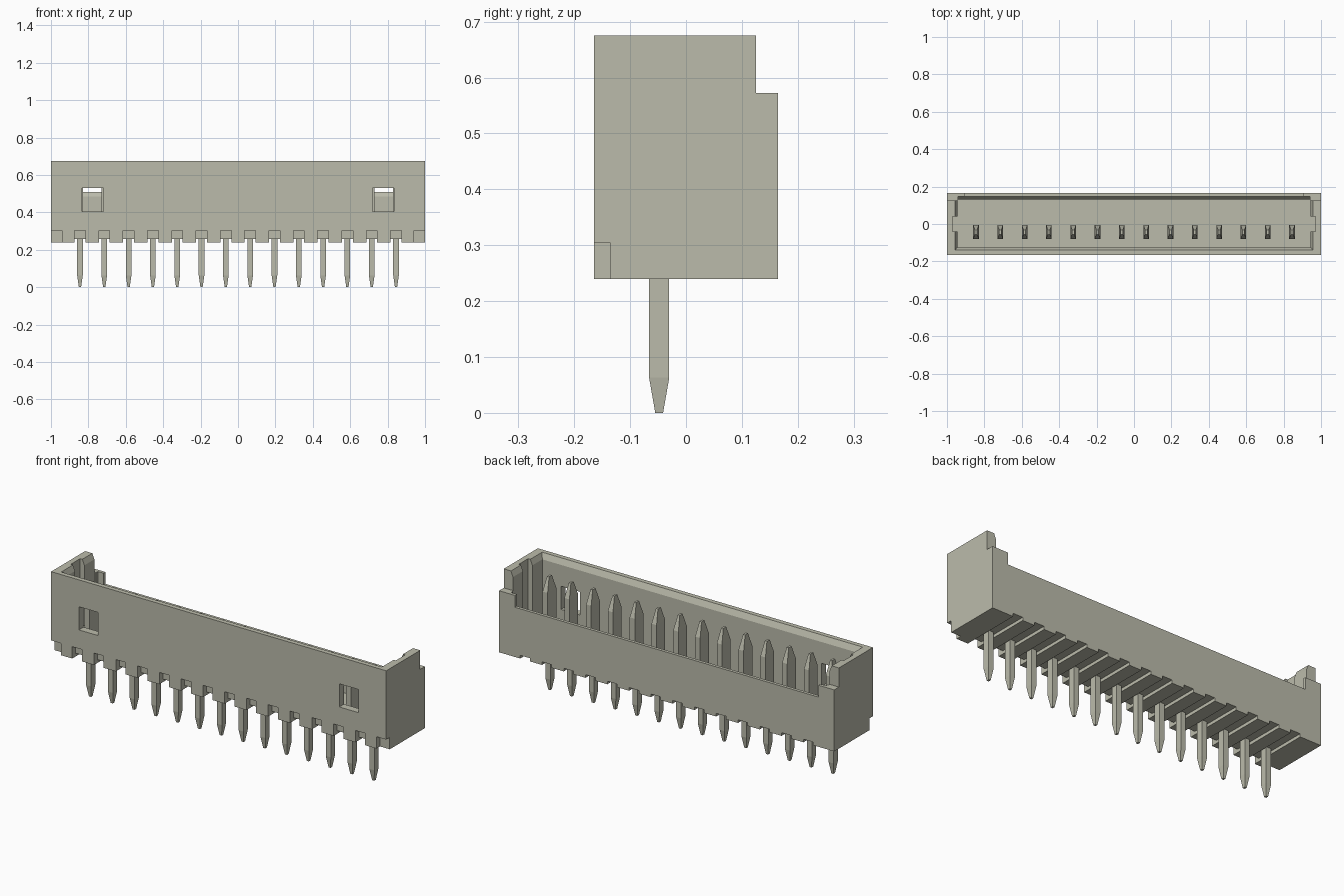
import bpy
import bmesh

cube = bpy.data.objects.get("Cube")
if cube:
    bpy.data.objects.remove(cube, do_unlink=True)

# Single flat colour
mat = bpy.data.materials.new("warm_grey")
mat.use_nodes = True
COLOUR = (0.50, 0.50, 0.41, 1.0)
mat.diffuse_color = COLOUR
mat.node_tree.nodes["Principled BSDF"].inputs["Base Color"].default_value = COLOUR

PIN_X = [-0.845 + 0.13 * i for i in range(14)]


def loft(bm, sections):
    """Closed stack of rectangles, each (z, x0, x1, y0, y1)."""
    rings = []
    for z, x0, x1, y0, y1 in sections:
        rings.append([bm.verts.new(p) for p in
                      ((x0, y0, z), (x1, y0, z), (x1, y1, z), (x0, y1, z))])
    bm.faces.new(rings[0][::-1])
    bm.faces.new(rings[-1])
    for low, high in zip(rings, rings[1:]):
        for i in range(4):
            j = (i + 1) % 4
            bm.faces.new((low[i], low[j], high[j], high[i]))


def box(x0, x1, y0, y1, z0, z1):
    return [(z0, x0, x1, y0, y1), (z1, x0, x1, y0, y1)]


def make(name, solids):
    bm = bmesh.new()
    for sections in solids:
        loft(bm, sections)
    mesh = bpy.data.meshes.new(name)
    bm.to_mesh(mesh)
    bm.free()
    mesh.materials.append(mat)
    obj = bpy.data.objects.new(name, mesh)
    bpy.context.collection.objects.link(obj)
    return obj


def cut(target, name, solids):
    cutter = make(name, solids)
    cutter.hide_render = True
    cutter.display_type = 'WIRE'
    mod = target.modifiers.new(name, 'BOOLEAN')
    mod.operation = 'DIFFERENCE'
    mod.solver = 'EXACT'
    mod.object = cutter
    return cutter


housing = make("housing", [box(-1, 1, -0.165, 0.165, 0.24, 0.675)])
cutters = [
    # Open interior with flared rim along the front and ends
    cut(housing, "cavity_cutter", [[
        (0.32, -0.945, 0.945, -0.125, 0.132),
        (0.645, -0.945, 0.945, -0.125, 0.132),
        (0.675, -0.957, 0.957, -0.14, 0.132),
        (0.80, -0.957, 0.957, -0.14, 0.132)]]),
    # Stepped, lowered back wall
    cut(housing, "back_step_cutter", [box(-1.1, 1.1, 0.125, 0.3, 0.572, 0.9)]),
    cut(housing, "back_dip_cutter", [box(-0.905, 0.905, 0.1, 0.3, 0.508, 0.9)]),
    # Bevel inside the back wall
    cut(housing, "back_bevel_cutter", [[
        (0.485, -0.94, 0.94, 0.05, 0.132),
        (0.508, -0.94, 0.94, 0.05, 0.148),
        (0.80, -0.94, 0.94, 0.05, 0.148)]]),
    # Vertical key slots inside the end walls
    cut(housing, "key_slot_cutter", [
        box(min(s * 0.9, s * 0.97), max(s * 0.9, s * 0.97), -0.04, 0.04, 0.32, 0.8)
        for s in (-1, 1)]),
    # Latch windows through the front wall
    cut(housing, "window_cutter", [
        box(s * 0.777 - 0.057, s * 0.777 + 0.057, -0.3, -0.1, 0.405, 0.53)
        for s in (-1, 1)]),
    # Notches along the lower front edge, including both corners
    cut(housing, "notch_cutter",
        [box(x - 0.029, x + 0.029, -0.3, -0.135, 0.1, 0.304) for x in PIN_X]
        + [box(-1.1, -0.942, -0.3, -0.135, 0.1, 0.304),
           box(0.942, 1.1, -0.3, -0.135, 0.1, 0.304)]),
    # Shallow grooves across the underside
    cut(housing, "groove_cutter",
        [box(x - 0.029, x + 0.029, -0.25, 0.3, 0.1, 0.257) for x in PIN_X]),
]

# Bake the cuts and discard the cutters
bpy.context.view_layer.update()
graph = bpy.context.evaluated_depsgraph_get()
baked = bpy.data.meshes.new_from_object(housing.evaluated_get(graph))
housing.modifiers.clear()
housing.data = baked
for cutter in cutters:
    bpy.data.objects.remove(cutter, do_unlink=True)


def section(z, x, y, hx, hy):
    return (z, x - hx, x + hx, y - hy, y + hy)


# Pins: tapered solder tail below, wider blade with a pointed tip above
for i, x in enumerate(PIN_X):
    make(f"pin_{i + 1}", [[
        section(0.0, x, -0.048, 0.006, 0.007),
        section(0.063, x, -0.048, 0.015, 0.018),
        section(0.29, x, -0.048, 0.015, 0.018),
        section(0.30, x, -0.043, 0.015, 0.037),
        section(0.54, x, -0.043, 0.015, 0.037),
        section(0.615, x, -0.043, 0.006, 0.012)]])
